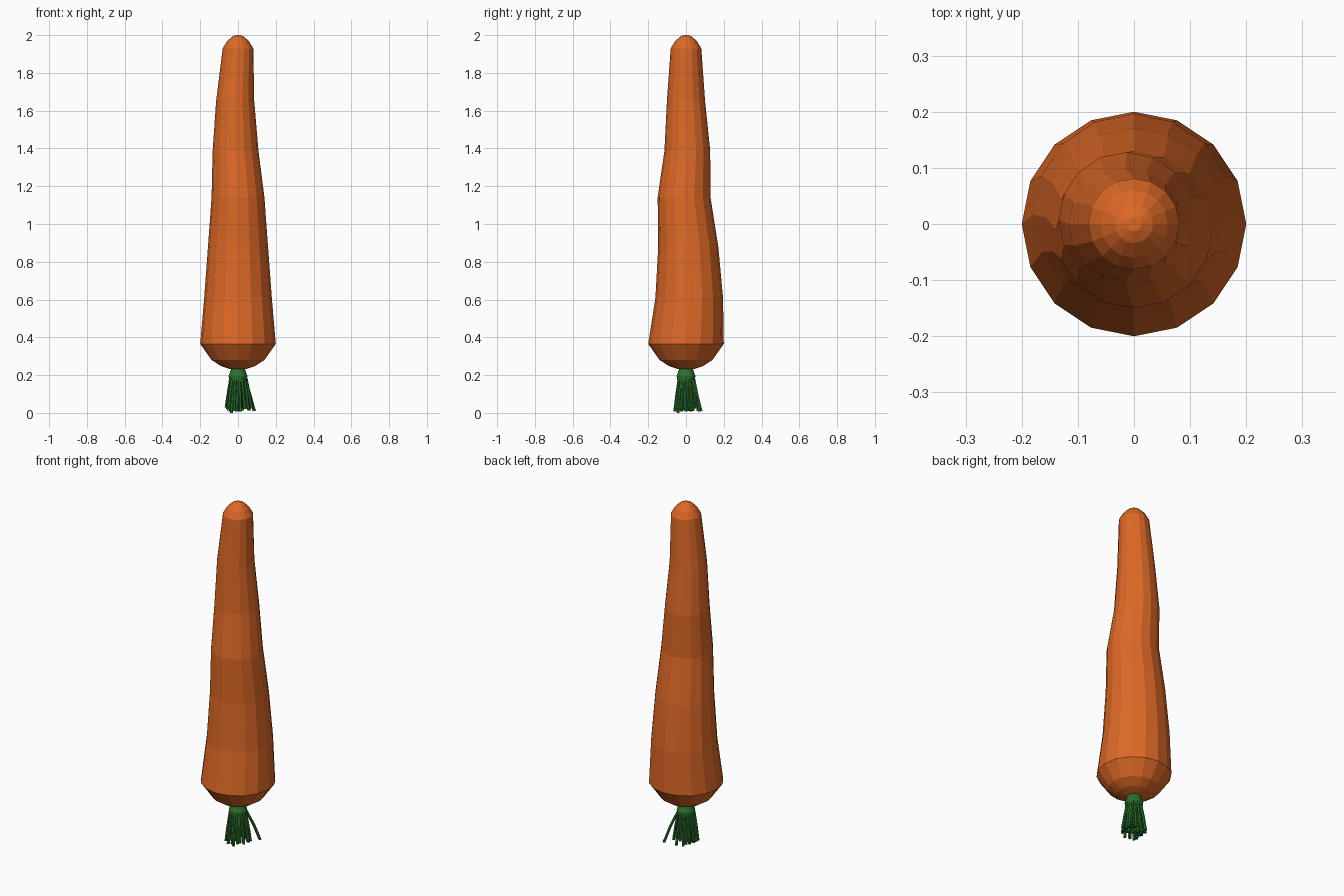
import bpy, bmesh, math, random
from mathutils import Vector

if "Cube" in bpy.data.objects:
    bpy.data.objects.remove(bpy.data.objects["Cube"])

random.seed(4)


def material(name, color):
    m = bpy.data.materials.new(name)
    m.diffuse_color = color
    m.use_nodes = True
    m.node_tree.nodes["Principled BSDF"].inputs["Base Color"].default_value = m.diffuse_color
    return m


def loft(bm, rings, sides):
    # rings: (centre x, centre y, z, radius); closes both ends
    loops = []
    for x, y, z, r in rings:
        loops.append([bm.verts.new((x + r * math.cos(2 * math.pi * i / sides),
                                    y + r * math.sin(2 * math.pi * i / sides), z))
                      for i in range(sides)])
    for a, b in zip(loops, loops[1:]):
        for i in range(sides):
            j = (i + 1) % sides
            bm.faces.new((a[i], a[j], b[j], b[i]))
    bm.faces.new(loops[0][::-1])
    bm.faces.new(loops[-1])


def finish(bm, name, mat):
    bmesh.ops.recalc_face_normals(bm, faces=bm.faces)
    me = bpy.data.meshes.new(name)
    bm.to_mesh(me)
    bm.free()
    me.materials.append(mat)
    ob = bpy.data.objects.new(name, me)
    bpy.context.collection.objects.link(ob)
    return ob


orange = material("orange", (0.72, 0.14, 0.02, 1))
green = material("green", (0.025, 0.17, 0.027, 1))

# Carrot root: tapered, slightly wobbling body with rounded ends
bm = bmesh.new()
loft(bm, [
    (0, 0, 0.233, 0.045), (0, 0, 0.248, 0.09), (0, 0, 0.28, 0.14),
    (0, 0, 0.365, 0.2), (0, 0.017, 0.61, 0.179), (0, 0.012, 0.88, 0.159),
    (0, -0.01, 1.14, 0.14), (-0.013, 0.007, 1.39, 0.121),
    (-0.015, 0, 1.65, 0.101), (0, 0, 1.93, 0.081),
    (0, 0, 1.965, 0.06), (0, 0, 1.99, 0.034), (0, 0, 2.0, 0.013),
], 16)
finish(bm, "carrot_root", orange)

# Stem base joining the leaves to the root
bm = bmesh.new()
loft(bm, [(0, 0, 0.165, 0.045), (0, 0, 0.195, 0.05),
          (0, 0, 0.215, 0.042), (0, 0, 0.24, 0.035)], 16)
finish(bm, "stem_base", green)

# Cut leaf stalks fanning out below the base
bm = bmesh.new()
count = 36
for k in range(count):
    a = k * 2.39996
    f = math.sqrt((k + 0.5) / count)
    top = 0.043 * f
    end = 0.072 * f + random.uniform(-0.006, 0.006)
    z = random.uniform(0.005, 0.035)
    if k == count - 1:      # one stray stalk leans further out
        a, end, z = 0.75, 0.118, 0.01
    c, s = math.cos(a), math.sin(a)
    loft(bm, [(end * c, end * s, 0 if k == 20 else z, 0.0085),
              ((top + 0.55 * (end - top)) * c, (top + 0.55 * (end - top)) * s, 0.1, 0.0085),
              (top * c, top * s, 0.185, 0.0085)], 6)
finish(bm, "leaf_stalks", green)
